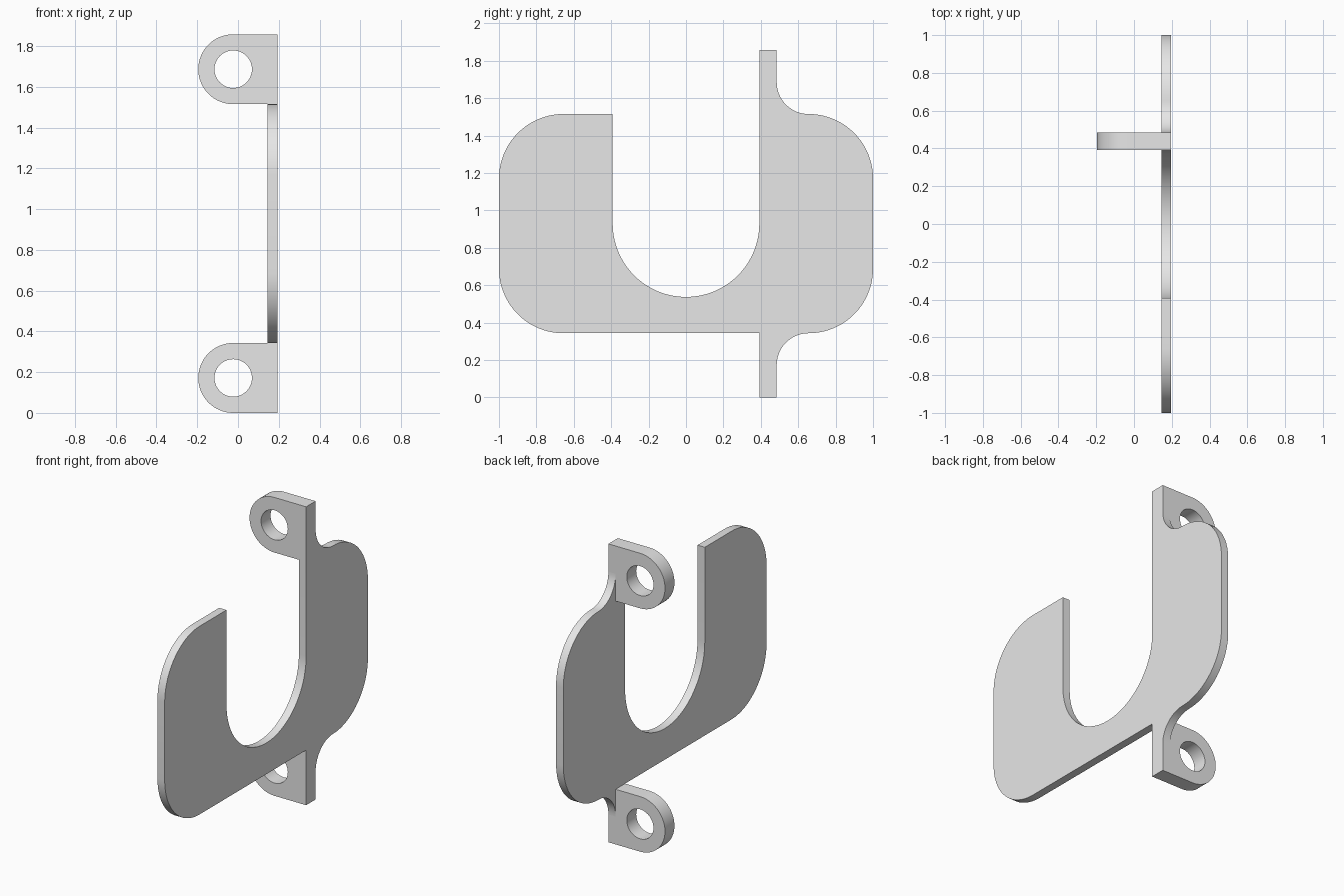
import bpy
import bmesh
from math import cos, sin, radians
from mathutils import Vector

cube = bpy.data.objects.get("Cube")
if cube:
    bpy.data.objects.remove(cube, do_unlink=True)

grey = bpy.data.materials.new("light grey")
grey.use_nodes = True
colour = (0.8, 0.8, 0.8, 1)
grey.diffuse_color = colour
grey.node_tree.nodes["Principled BSDF"].inputs["Base Color"].default_value = colour


def arc(cu, cv, r, start, end, steps=20):
    angles = [radians(start + (end - start) * i / steps) for i in range(steps + 1)]
    return [(cu + r * cos(a), cv + r * sin(a)) for a in angles]


def extrude_profile(name, loops, place, depth):
    """Fill closed 2D loops (the first is the outline, others holes) and extrude."""
    bm = bmesh.new()
    for loop in loops:
        verts = [bm.verts.new(place(u, v)) for u, v in loop]
        for i, vert in enumerate(verts):
            bm.edges.new((verts[i - 1], vert))
    bmesh.ops.remove_doubles(bm, verts=bm.verts[:], dist=0.0005)
    bmesh.ops.triangle_fill(bm, edges=bm.edges[:], use_beauty=True)
    result = bmesh.ops.extrude_face_region(bm, geom=bm.faces[:], use_keep_orig=True)
    moved = [g for g in result["geom"] if isinstance(g, bmesh.types.BMVert)]
    bmesh.ops.translate(bm, verts=moved, vec=Vector(depth))
    bmesh.ops.recalc_face_normals(bm, faces=bm.faces[:])
    mesh = bpy.data.meshes.new(name)
    bm.to_mesh(mesh)
    bm.free()
    mesh.materials.append(grey)
    obj = bpy.data.objects.new(name, mesh)
    bpy.context.collection.objects.link(obj)
    bpy.ops.object.select_all(action="DESELECT")
    obj.select_set(True)
    bpy.context.view_layer.objects.active = obj
    bpy.ops.object.shade_smooth_by_angle(angle=radians(30))
    return obj


HEIGHT = 1.858
MID = HEIGHT / 2
LOW, HIGH = 0.343, HEIGHT - 0.343      # plate edges
OUT = 0.195                            # outer face of plate
TAB_IN, TAB_OUT = 0.392, 0.485         # tab faces
CORNER, FILLET = 0.345, 0.17
SLOT = 0.392
cy = 1 - CORNER

# Plate with rounded corners, open slot and fillets running up to the tabs
outline = (
    arc(-cy, HIGH - CORNER, CORNER, 90, 180)
    + arc(-cy, LOW + CORNER, CORNER, 180, 270)
    + [(TAB_IN, LOW), (TAB_OUT, LOW)]
    + arc(cy, LOW - FILLET, FILLET, 180, 90)
    + arc(cy, LOW + CORNER, CORNER, 270, 360)
    + arc(cy, HIGH - CORNER, CORNER, 0, 90)
    + arc(cy, HIGH + FILLET, FILLET, 270, 180)
    + [(TAB_OUT, HIGH), (TAB_IN, HIGH)]
    + arc(0, MID, SLOT, 0, -180, 40)
    + [(-SLOT, HIGH)]
)
extrude_profile("plate", [outline], lambda u, v: (OUT, u, v), (-0.05, 0, 0))

# Rounded mounting tabs with a hole, above and below the plate
radius = LOW / 2
for name, z in (("lower_tab", radius), ("upper_tab", HEIGHT - radius)):
    tab = [(OUT, z - radius), (OUT, z + radius)] + arc(radius - OUT, z, radius, 90, 270, 32)
    hole = arc(radius - OUT, z, 0.092, 0, 360, 40)[:-1]
    extrude_profile(name, [tab, hole], lambda u, v: (u, TAB_IN, v),
                    (0, TAB_OUT - TAB_IN, 0))
